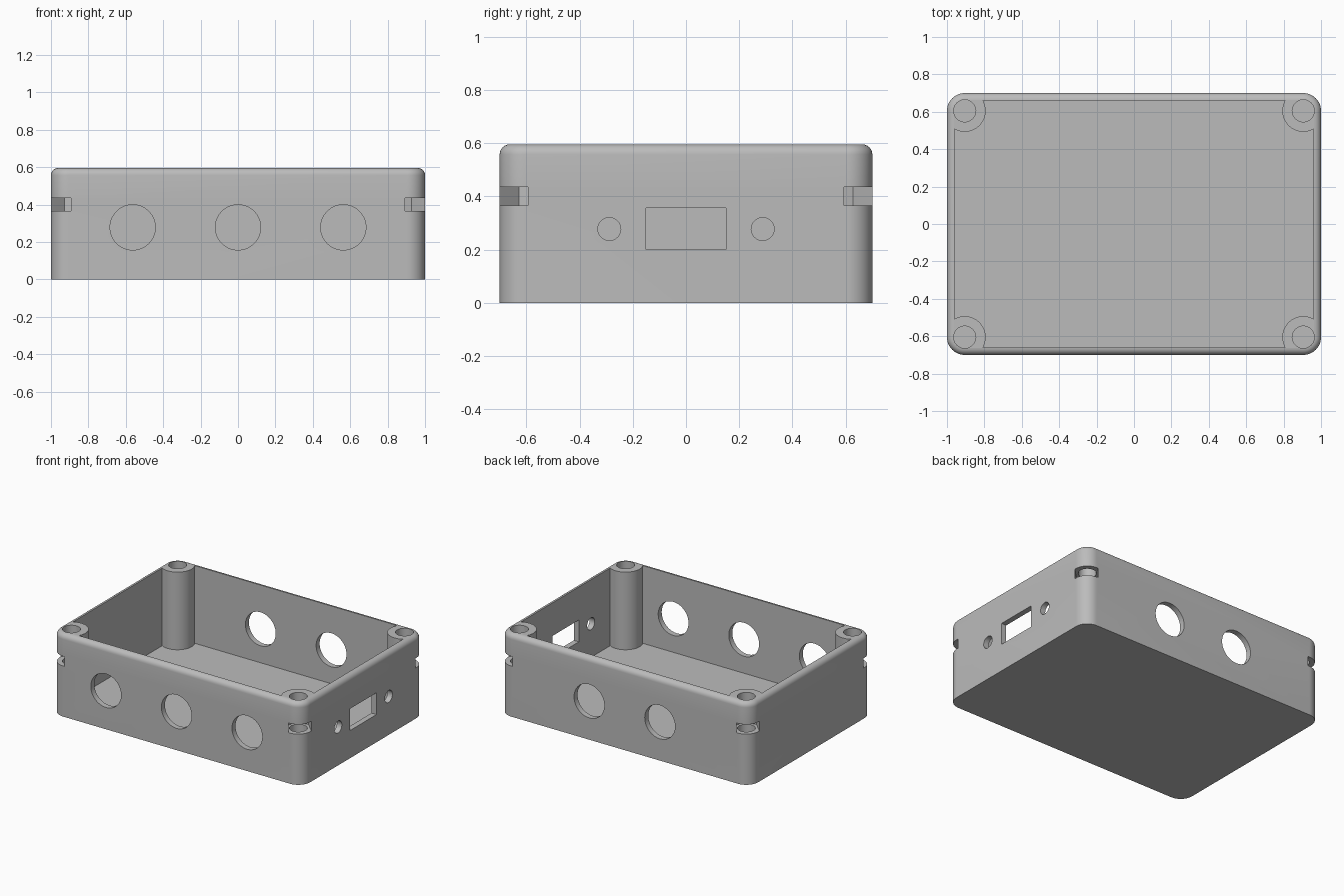
import bpy, bmesh
from math import pi, sin, cos, radians
from mathutils import Matrix, Vector

HX, HY, H = 1.0, 0.7, 0.595          # half width, half depth, height
R = 0.095                            # vertical corner radius
WALL, FLOOR, FILLET = 0.04, 0.035, 0.038
BX, BY = HX - R, HY - R              # screw boss centres
CORNERS = [(sx, sy) for sx in (-1, 1) for sy in (-1, 1)]

old = bpy.data.objects.get("Cube")
if old:
    bpy.data.objects.remove(old, do_unlink=True)

grey = bpy.data.materials.new("grey_plastic")
grey.use_nodes = True
grey.diffuse_color = (0.5, 0.5, 0.5, 1)
grey.node_tree.nodes["Principled BSDF"].inputs["Base Color"].default_value = (0.5, 0.5, 0.5, 1)


def finish(name, bm):
    bmesh.ops.recalc_face_normals(bm, faces=bm.faces)
    mesh = bpy.data.meshes.new(name)
    bm.to_mesh(mesh)
    bm.free()
    mesh.materials.append(grey)
    ob = bpy.data.objects.new(name, mesh)
    bpy.context.collection.objects.link(ob)
    return ob


def rounded_box(name, sections, steps=12):
    """Stack rounded rectangles given as (inset, height)."""
    bm = bmesh.new()
    rings = []
    for inset, z in sections:
        ring = []
        for q, (sx, sy) in enumerate([(1, 1), (-1, 1), (-1, -1), (1, -1)]):
            for i in range(steps + 1):
                a = (q + i / steps) * pi / 2
                r = R - inset
                ring.append(bm.verts.new((sx * BX + r * cos(a), sy * BY + r * sin(a), z)))
        rings.append(ring)
    for lo, hi in zip(rings, rings[1:]):
        for i in range(len(lo)):
            j = (i + 1) % len(lo)
            bm.faces.new((lo[i], lo[j], hi[j], hi[i]))
    bm.faces.new(rings[0])
    bm.faces.new(rings[-1])
    return finish(name, bm)


def add_cylinder(bm, centre, r, depth, axis="Z", sides=48):
    turn = {"X": Matrix.Rotation(pi / 2, 4, "Y"), "Y": Matrix.Rotation(pi / 2, 4, "X"),
            "Z": Matrix.Identity(4)}[axis]
    bmesh.ops.create_cone(bm, cap_ends=True, segments=sides, radius1=r, radius2=r,
                          depth=depth, matrix=Matrix.Translation(centre) @ turn)


def subtract(target, cutter):
    mod = target.modifiers.new("cut", "BOOLEAN")
    mod.operation = "DIFFERENCE"
    mod.solver = "EXACT"
    mod.object = cutter
    bpy.context.view_layer.objects.active = target
    bpy.ops.object.modifier_apply(modifier=mod.name)
    bpy.data.objects.remove(cutter, do_unlink=True)


# Outer body with a rounded top edge
arc = [radians(a) for a in range(0, 91, 15)]
body = rounded_box("enclosure_body", [(0, 0)] + [
    (FILLET * (1 - cos(a)), H - FILLET + FILLET * sin(a)) for a in arc])

# Cavity that leaves the corner screw bosses standing
cavity = rounded_box("cavity_cutter", [(WALL, FLOOR), (WALL, H + 0.1)])
bm = bmesh.new()
for sx, sy in CORNERS:
    add_cylinder(bm, (sx * BX, sy * BY, H / 2), 0.112, 2)
subtract(cavity, finish("boss_cutter", bm))
subtract(body, cavity)

# Screw holes down the bosses
bm = bmesh.new()
for sx, sy in CORNERS:
    add_cylinder(bm, (sx * BX, sy * BY, 0.45), 0.059, 0.5)
subtract(body, finish("screw_hole_cutter", bm))

# Nut slots: hexagonal pockets open toward each corner
bm = bmesh.new()
half = 0.0755
point = half / cos(pi / 6)
for sx, sy in CORNERS:
    out = Vector((sx, sy, 0)).normalized()
    side = Vector((-out.y, out.x, 0))
    outline = [(0.3, half), (-point / 2, half), (-point, 0), (-point / 2, -half), (0.3, -half)]
    base = [bm.verts.new(Vector((sx * BX, sy * BY, 0.365)) + out * u + side * v)
            for u, v in outline]
    face = bm.faces.new(base)
    top = bmesh.ops.extrude_face_region(bm, geom=[face])["geom"]
    bmesh.ops.translate(bm, vec=(0, 0, 0.07),
                        verts=[g for g in top if isinstance(g, bmesh.types.BMVert)])
subtract(body, finish("nut_slot_cutter", bm))

# Openings: three in front, two behind, a window and two small holes on the left
bm = bmesh.new()
for x in (-0.563, 0, 0.563):
    add_cylinder(bm, (x, -HY, 0.278), 0.121, 0.2, "Y", 64)
for x in (-0.282, 0.282):
    add_cylinder(bm, (x, HY, 0.278), 0.121, 0.2, "Y", 64)
for y in (-0.288, 0.288):
    add_cylinder(bm, (HX, y, 0.277), 0.043, 0.2, "X")
bmesh.ops.create_cube(bm, size=1, matrix=Matrix.Translation((HX, 0, 0.278))
                      @ Matrix.Diagonal((0.2, 0.3, 0.157, 1)))
subtract(body, finish("opening_cutter", bm))

# Smooth curved surfaces, crisp edges
bpy.ops.object.select_all(action="DESELECT")
body.select_set(True)
bpy.context.view_layer.objects.active = body
bpy.ops.object.shade_smooth_by_angle(angle=radians(30))
